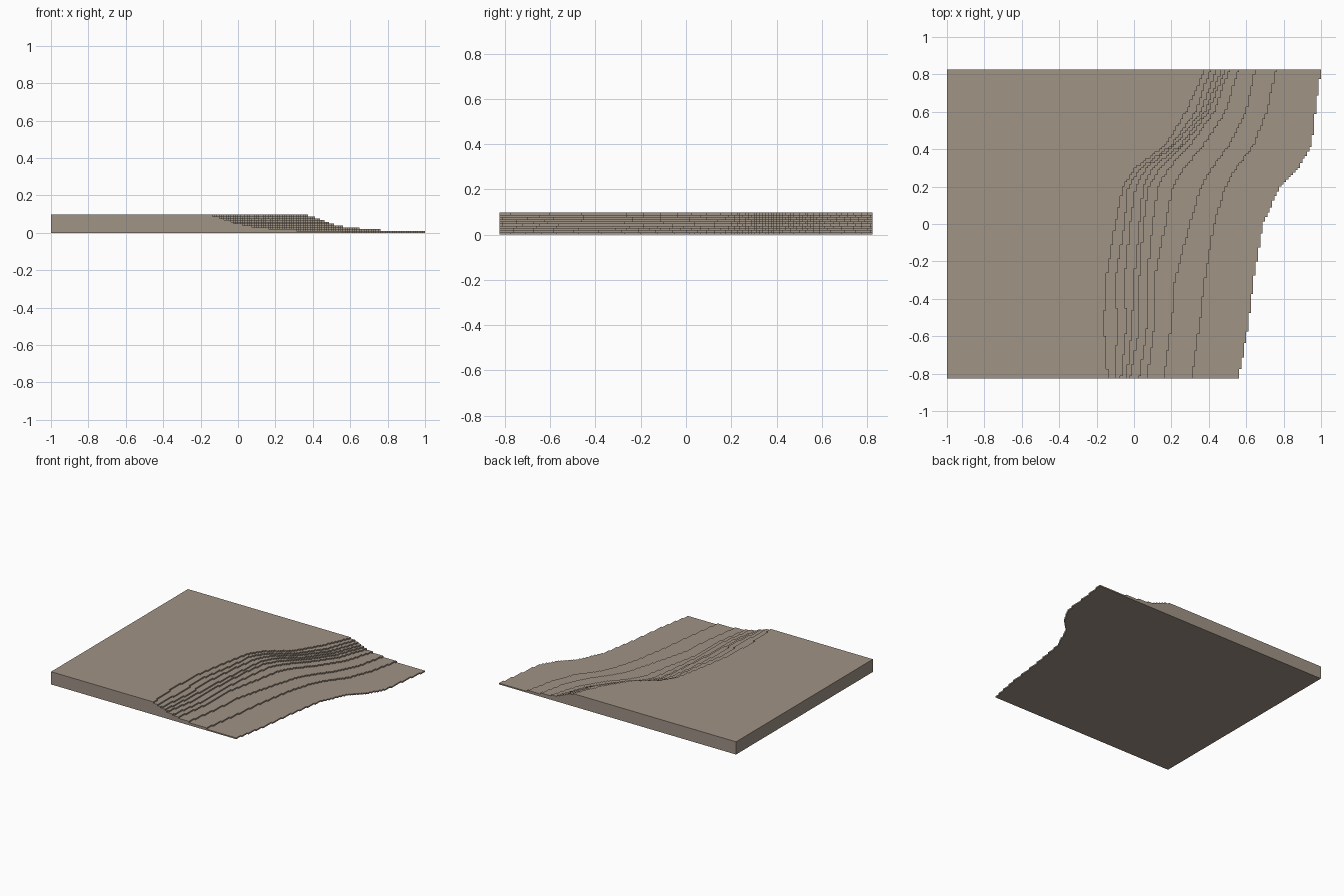
import bpy, bmesh

default_cube = bpy.data.objects.get("Cube")
if default_cube:
    bpy.data.objects.remove(default_cube, do_unlink=True)

CELL = 0.0125
STEP = 0.0097
HALF_DEPTH = 0.825
ROWS = round(2 * HALF_DEPTH / CELL)
STRIP_START = -0.2

# Contour edges in hundredths, lowest terrace first, sampled at these depths
STATIONS = [-82.5, -55, -30, 0, 20, 30, 42, 60, 82.5]
CONTOURS = [
    [56, 61, 64, 69, 78, 88, 95, 97, 100],
    [31, 35, 38, 43, 49, 55, 64, 71, 76],
    [16, 20, 22, 30, 36, 42, 51, 60, 65],
    [7, 11, 11, 17, 21, 27, 37, 49, 56],
    [3, 7, 7, 10, 13, 19, 30, 43, 51],
    [-2, 3, 3, 5, 8, 14, 27, 40, 49],
    [-4, -1, 0, 3, 5, 10, 25, 38, 47],
    [-7, -4, -5, -2, 1, 7, 22, 36, 44],
    [-10, -9, -10, -5, -3, 4, 20, 33, 41],
    [-14, -16, -15, -10, -6, 1, 17, 28, 38],
]


def edge_at(contour, y):
    """Interpolated contour position at depth y."""
    y *= 100
    for i in range(len(STATIONS) - 1):
        a, b = STATIONS[i], STATIONS[i + 1]
        if y <= b:
            t = (y - a) / (b - a)
            return (contour[i] * (1 - t) + contour[i + 1] * t) / 100
    return contour[-1] / 100


# Grid: one wide plateau column, then fine columns across the slope
columns = round((1 - STRIP_START) / CELL) + 1
xs = [-1.0] + [STRIP_START + i * CELL for i in range(columns)]
ys = [-HALF_DEPTH + j * CELL for j in range(ROWS + 1)]

# Terrace level of every cell
levels = {}
for j in range(ROWS):
    edges = [edge_at(c, ys[j] + CELL / 2) for c in CONTOURS]
    for i in range(columns):
        middle = xs[i + 1] - CELL / 2
        levels[i, j] = sum(middle < e for e in edges)

bm = bmesh.new()
points = {}


def corner(i, j, k):
    if (i, j, k) not in points:
        points[i, j, k] = bm.verts.new((xs[i], ys[j], k * STEP))
    return points[i, j, k]


def quad(*corners):
    bm.faces.new([corner(*c) for c in corners])


# Terrace tops, underside and stepped risers
for (i, j), h in levels.items():
    if h == 0:
        continue
    a, b = i + 1, j + 1
    quad((i, j, h), (a, j, h), (a, b, h), (i, b, h))
    quad((i, j, 0), (i, b, 0), (a, b, 0), (a, j, 0))
    sides = [
        ((i, j - 1), (i, j), (a, j)),
        ((a, j), (a, j), (a, b)),
        ((i, b), (a, b), (i, b)),
        ((i - 1, j), (i, b), (i, j)),
    ]
    for neighbour, p, q in sides:
        for k in range(levels.get(neighbour, 0), h):
            quad((*p, k), (*q, k), (*q, k + 1), (*p, k + 1))

# Merge the flat regions into clean faces
bmesh.ops.dissolve_limit(bm, angle_limit=0.01, verts=bm.verts[:], edges=bm.edges[:])
mesh = bpy.data.meshes.new("terraced_slope")
bm.to_mesh(mesh)
bm.free()

# Single earthy colour
COLOUR = (0.35, 0.292, 0.235, 1)
material = bpy.data.materials.new("warm_taupe")
material.use_nodes = True
material.diffuse_color = COLOUR
shader = next(n for n in material.node_tree.nodes if n.type == "BSDF_PRINCIPLED")
shader.inputs["Base Color"].default_value = COLOUR
mesh.materials.append(material)

slope = bpy.data.objects.new("terraced_slope", mesh)
bpy.context.collection.objects.link(slope)
